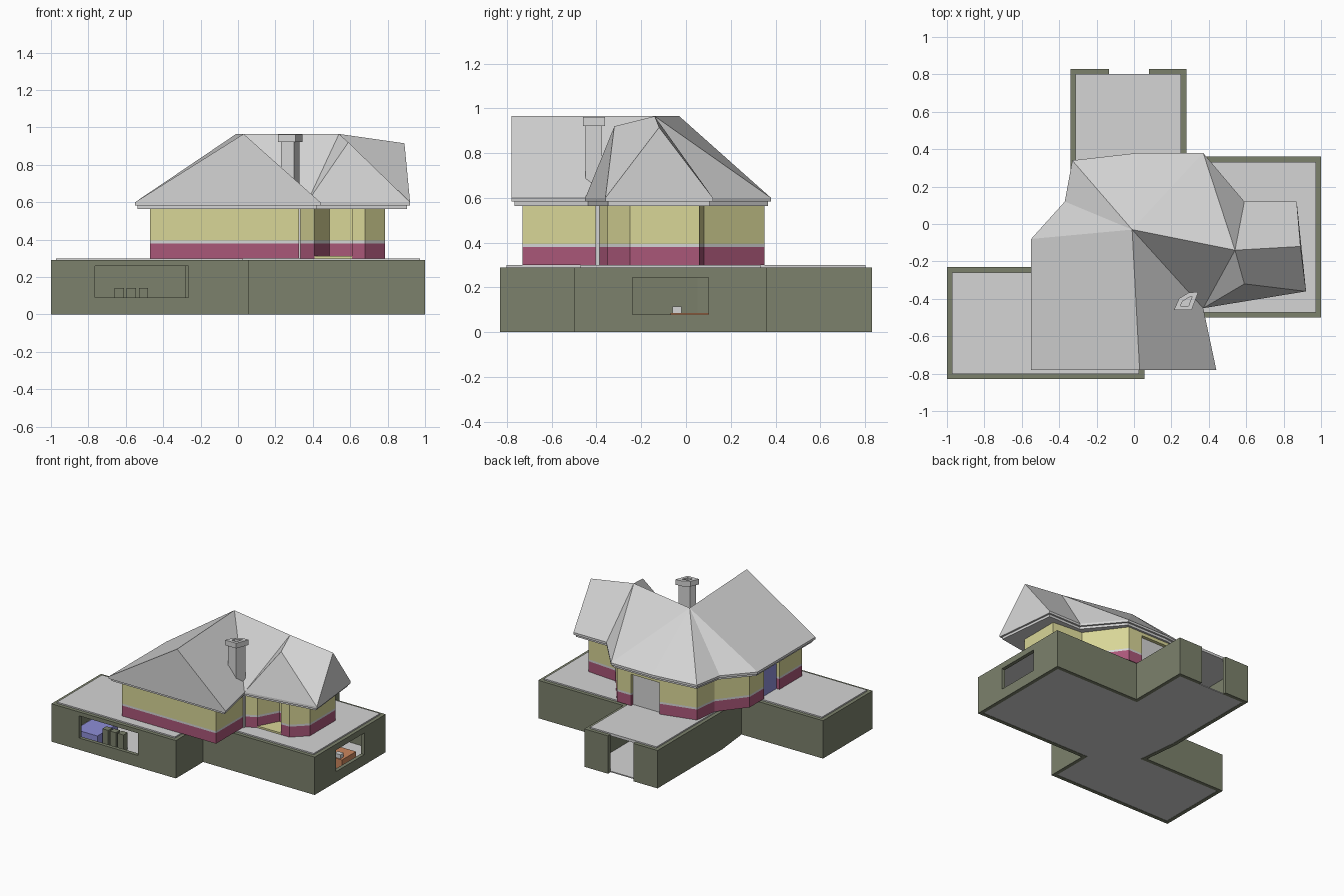
import bpy
from mathutils import Vector

cube = bpy.data.objects.get("Cube")
if cube:
    bpy.data.objects.remove(cube, do_unlink=True)


def material(name, r, g, b):
    m = bpy.data.materials.new(name)
    m.use_nodes = True
    m.diffuse_color = (r, g, b, 1)
    m.node_tree.nodes["Principled BSDF"].inputs["Base Color"].default_value = (r, g, b, 1)
    return m


GREY = material("light_grey", .66, .66, .66)
OLIVE = material("olive_stone", .2, .22, .15)
YELLOW = material("pale_yellow", .69, .67, .31)
MAROON = material("maroon", .4, .095, .19)
BLUE = material("soft_blue", .27, .27, .68)
ORANGE = material("orange", .6, .24, .11)


def mesh_object(name, verts, faces, mat):
    me = bpy.data.meshes.new(name)
    me.from_pydata(verts, [], faces)
    me.materials.append(mat)
    ob = bpy.data.objects.new(name, me)
    bpy.context.collection.objects.link(ob)
    return ob


def prism(name, outline, z0, z1, mat):
    """Extrude a counter-clockwise outline between two heights."""
    n = len(outline)
    verts = [(x, y, z) for z in (z0, z1) for x, y in outline]
    faces = [list(range(n))[::-1], list(range(n, 2 * n))]
    faces += [(i, (i + 1) % n, n + (i + 1) % n, n + i) for i in range(n)]
    return mesh_object(name, verts, faces, mat)


def box(name, x0, x1, y0, y1, z0, z1, mat):
    return prism(name, [(x0, y0), (x1, y0), (x1, y1), (x0, y1)], z0, z1, mat)


def inset(outline, d):
    """Mitred inward offset of a counter-clockwise outline."""
    result = []
    for i, p in enumerate(outline):
        p = Vector(p)
        a = (p - Vector(outline[i - 1])).normalized()
        b = (Vector(outline[(i + 1) % len(outline)]) - p).normalized()
        na, nb = Vector((-a.y, a.x)), Vector((-b.y, b.x))
        q = p + (na + nb) * d / (1 + na.dot(nb))
        result.append((q.x, q.y))
    return result


def cut(ob, cutter):
    mod = ob.modifiers.new("cut", "BOOLEAN")
    mod.operation = "DIFFERENCE"
    mod.solver = "EXACT"
    mod.object = cutter
    bpy.context.view_layer.objects.active = ob
    bpy.ops.object.modifier_apply(modifier=mod.name)
    bpy.data.objects.remove(cutter, do_unlink=True)


# Basement shell with two wide windows and a back doorway
base = [(-1, -.83), (.055, -.83), (.055, -.5), (1, -.5), (1, .36), (.28, .36),
        (.28, .83), (-.34, .83), (-.34, .05), (-.31, -.23), (-1, -.23)]
inner = inset(base, .028)
shell = prism("basement_walls", base, 0, .29, OLIVE)
cut(shell, prism("room_cutter", inner, -.1, .5, OLIVE))
cut(shell, box("front_window_cutter", -.765, -.265, -.9, -.78, .09, .26, OLIVE))
cut(shell, box("side_window_cutter", .95, 1.1, -.24, .1, .08, .245, OLIVE))
cut(shell, box("doorway_cutter", -.135, .08, .78, .9, -.1, .5, OLIVE))
prism("basement_floor", inner, .002, .01, GREY)
prism("terrace_slab", inner, .28, .3, GREY)

# Basement furniture
box("blue_table", -.87, -.68, -.73, -.48, .01, .09, BLUE)
box("orange_table", .74, .93, -.07, .1, .01, .085, ORANGE)
box("table_ornament", .86, .91, -.06, -.02, .085, .115, GREY)
for i in range(3):
    x = -.66 + i * .065
    box("bench_seat", x, x + .05, -.7, -.65, .01, .14, OLIVE)

# House walls, notched at the porch and the two doors
walls = [(-.47, -.73), (.325, -.73), (.325, -.39), (.41, -.35), (.49, -.2),
         (.61, -.2), (.61, -.35), (.68, -.35), (.785, -.25), (.785, .06),
         (.54, .08), (.34, .35), (.22, .35), (.22, .32), (-.02, .32),
         (-.02, .35), (-.29, .28), (-.31, .1), (-.47, -.1), (-.47, -.27),
         (-.44, -.27), (-.44, -.46), (-.47, -.46)]
for name, z0, z1, mat in (("plinth_band", .3, .38, MAROON),
                          ("white_band", .38, .395, GREY),
                          ("upper_walls", .395, .567, YELLOW)):
    prism(name, walls, z0, z1, mat)
prism("porch_floor", [(.41, -.35), (.61, -.35), (.61, -.2), (.49, -.2)], .3, .313, YELLOW)
box("back_door", -.02, .22, .315, .325, .3, .54, GREY)
box("back_lintel", -.02, .22, .315, .35, .54, .567, YELLOW)
box("side_door", -.445, -.435, -.46, -.27, .3, .54, BLUE)
box("side_lintel", -.47, -.435, -.46, -.27, .54, .567, YELLOW)
box("corner_pipe", .32, .335, -.405, -.38, .3, .567, GREY)

# Roof: faceted hips with one gable end at the front
eave = [(-.55, -.78), (.44, -.78), (.37, -.45), (.92, -.36), (.87, .12), (.59, .12),
        (.37, .38), (.02, .38), (-.33, .34), (-.37, .12), (-.55, -.08)]
n = len(eave)
verts = [(x, y, z) for z in (.583, .6) for x, y in eave]
verts += [(-.01, -.03, .965), (.03, -.78, .965), (.54, -.14, .965),
          (.59, -.32, .92), (.89, -.12, .915)]
P, G, R, F, H = range(2 * n, 2 * n + 5)
hips = [(0, 1, G), (1, 2, P, G), (2, R, P), (2, F, R), (2, 3, F), (3, H, R, F),
        (3, 4, H), (4, 5, R, H), (5, 6, R), (6, P, R), (6, 7, P), (7, 8, P),
        (8, 9, P), (9, 10, P), (10, 0, G, P)]
faces = [[i + n if i < n else i for i in f] for f in hips]
faces += [(i, (i + 1) % n, n + (i + 1) % n, n + i) for i in range(n)]
faces.append(list(range(n))[::-1])
mesh_object("roof", verts, faces, GREY)
prism("soffit", inset(eave, .014), .565, .585, GREY)

# Chimney with a hollow cap
flue = [(.23, -.45), (.30, -.45), (.328, -.375), (.295, -.378), (.25, -.405)]
shaft = prism("chimney_shaft", flue, .58, .94, GREY)
cap = prism("chimney_cap", inset(flue, -.011), .922, .962, GREY)
for part in (shaft, cap):
    cut(part, prism("flue_cutter", inset(flue, .012), .85, 1.1, GREY))
